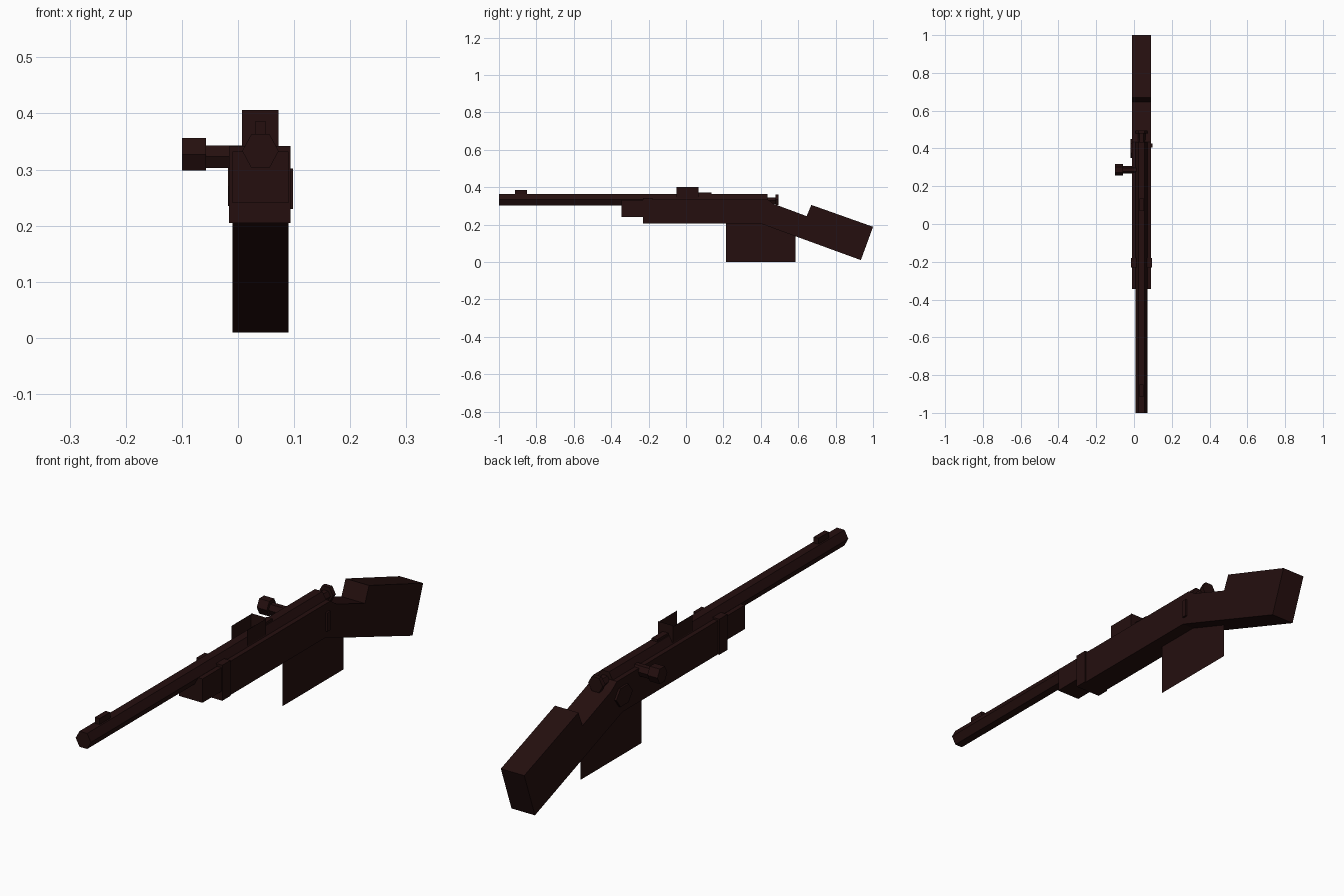
import bpy, bmesh, math
from mathutils import Matrix

if "Cube" in bpy.data.objects:
    bpy.data.objects.remove(bpy.data.objects["Cube"])

CX = 0.04  # centre line of the rifle

mat = bpy.data.materials.new("dark_brown")
mat.diffuse_color = (0.018, 0.0047, 0.0045, 1)
mat.use_nodes = True
mat.node_tree.nodes["Principled BSDF"].inputs["Base Color"].default_value = mat.diffuse_color


def finish(name, bm, fix_normals=True):
    if fix_normals:
        bmesh.ops.recalc_face_normals(bm, faces=bm.faces)
    me = bpy.data.meshes.new(name)
    bm.to_mesh(me)
    bm.free()
    me.materials.append(mat)
    ob = bpy.data.objects.new(name, me)
    bpy.context.collection.objects.link(ob)
    return ob


def box(name, x0, x1, y0, y1, z0, z1):
    bm = bmesh.new()
    bmesh.ops.create_cube(bm, size=1)
    for v in bm.verts:
        v.co = ((x0 + x1) / 2 + v.co.x * (x1 - x0),
                (y0 + y1) / 2 + v.co.y * (y1 - y0),
                (z0 + z1) / 2 + v.co.z * (z1 - z0))
    return finish(name, bm)


def side_profile(name, pts, x0, x1):
    """Extrude a y-z outline across x."""
    bm = bmesh.new()
    f = bm.faces.new([bm.verts.new((x0, y, z)) for y, z in pts])
    r = bmesh.ops.extrude_face_region(bm, geom=[f])
    bmesh.ops.translate(bm, vec=(x1 - x0, 0, 0),
                        verts=[v for v in r["geom"] if isinstance(v, bmesh.types.BMVert)])
    return finish(name, bm)


def hex_rod(name, axis, a, b, centre, rw, rh):
    """Six-sided rod with flat top along x or y, half width rw, half height rh."""
    bm = bmesh.new()
    rings = []
    for t in (a, b):
        ring = []
        for i in range(6):
            ang = math.radians(60 * i)
            w = centre[0] + rw * math.cos(ang)
            z = centre[1] + rh * math.sin(ang) / math.sin(math.radians(60))
            ring.append(bm.verts.new((w, t, z) if axis == "y" else (t, w, z)))
        rings.append(ring)
        bm.faces.new(ring)
    for i in range(6):
        j = (i + 1) % 6
        bm.faces.new((rings[0][i], rings[0][j], rings[1][j], rings[1][i]))
    return finish(name, bm)


def plate(name, pts):
    bm = bmesh.new()
    bm.faces.new([bm.verts.new(p) for p in pts])
    return finish(name, bm, False)


# Wooden body, wrist and butt in one outline
side_profile("stock", [(-0.23, 0.205), (0.40, 0.205), (0.935, 0.01), (1.0, 0.188),
                       (0.67, 0.305), (0.645, 0.245), (0.47, 0.31), (0.435, 0.335),
                       (-0.23, 0.335)], CX - 0.05, CX + 0.05)
box("fore_end", CX - 0.05, CX + 0.05, -0.345, -0.23, 0.24, 0.332)
box("barrel_band", CX - 0.056, CX + 0.054, -0.23, -0.18, 0.205, 0.342)

# Barrel and receiver
hex_rod("barrel", "y", -1.0, 0.435, (CX, 0.333), 0.0325, 0.03)
box("front_sight", CX - 0.01, CX + 0.01, -0.915, -0.85, 0.355, 0.386)

# Rear sight: two side leaves and a cross leaf
for s, side in ((-1, "left"), (1, "right")):
    x = CX + s * 0.0325
    plate("rear_sight_leaf_" + side, [(x, -0.05, 0.34), (x, 0.068, 0.34),
                                      (x, 0.068, 0.402), (x, -0.05, 0.402)])
plate("rear_sight_cross_leaf", [(CX - 0.0325, 0.068, 0.34), (CX + 0.0325, 0.068, 0.34),
                                (CX + 0.0325, 0.068, 0.406), (CX - 0.0325, 0.068, 0.406)])
box("rear_sight_base", CX - 0.012, CX + 0.012, 0.068, 0.135, 0.355, 0.372)

# Bolt with handle and tail
hex_rod("bolt_handle", "x", -0.06, 0.03, (0.287, 0.323), 0.019, 0.02)
hex_rod("bolt_knob", "x", -0.1, -0.057, (0.287, 0.327), 0.03, 0.029)
hex_rod("bolt_tail", "y", 0.43, 0.48, (CX, 0.328), 0.02, 0.018)
hex_rod("bolt_cap", "y", 0.478, 0.495, (CX, 0.333), 0.031, 0.028)

# Side fittings
hex_rod("left_side_disc", "x", CX - 0.058, CX - 0.048, (0.40, 0.27), 0.05, 0.035)
box("right_side_strip", CX + 0.048, CX + 0.058, 0.405, 0.425, 0.23, 0.302)

# Flat trigger guard sheet on the centre line
plate("trigger_guard", [(CX, 0.215, 0.0), (CX, 0.585, 0.0), (CX, 0.585, 0.21), (CX, 0.215, 0.21)])
